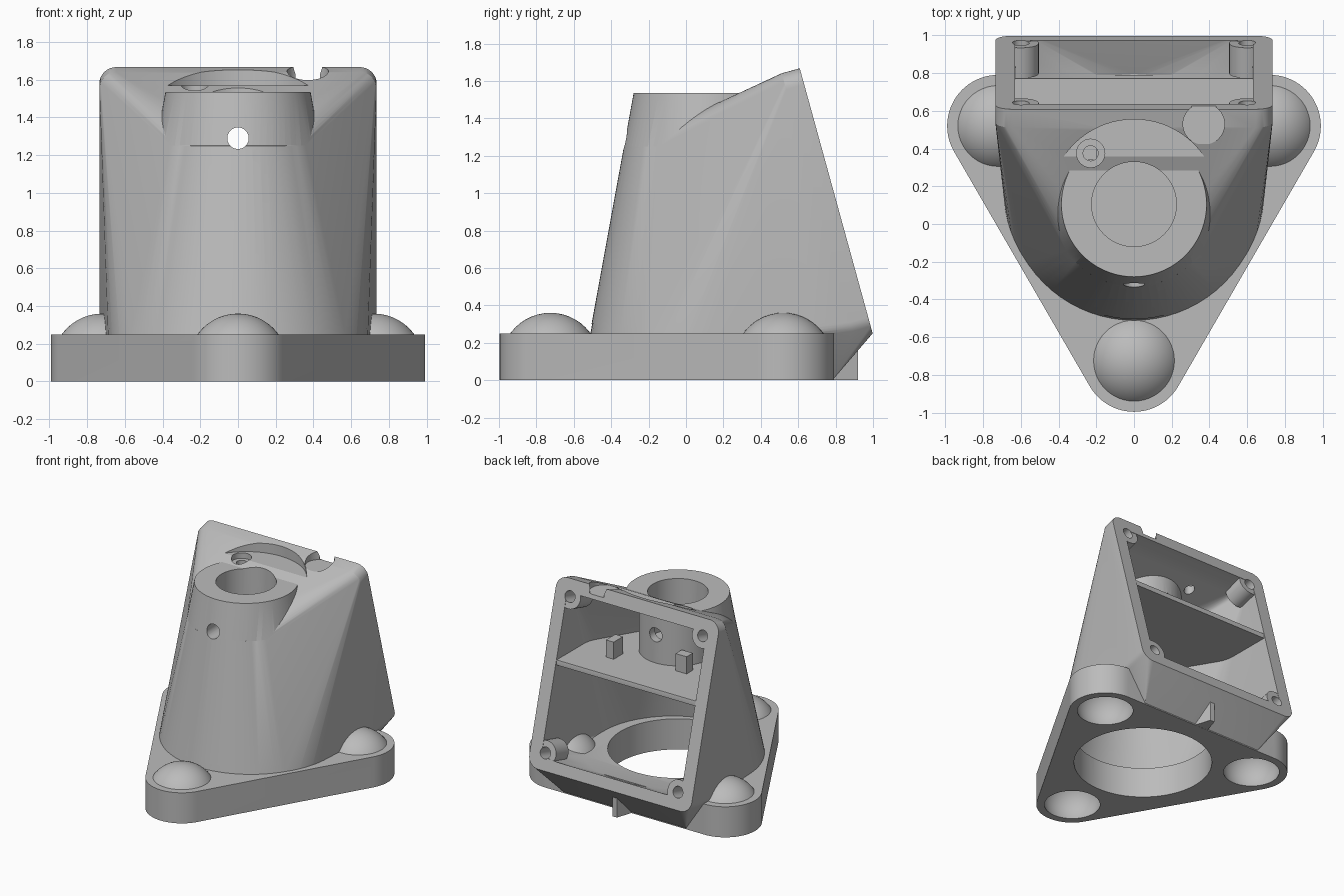
import bpy, bmesh, math
from mathutils import Vector, Matrix

old = bpy.data.objects.get("Cube")
if old:
    bpy.data.objects.remove(old, do_unlink=True)

grey = bpy.data.materials.new("light grey")
grey.use_nodes = True
colour = (0.5, 0.5, 0.5, 1)
grey.diffuse_color = colour
grey.node_tree.nodes["Principled BSDF"].inputs["Base Color"].default_value = colour

# Axis of the collar, tilted frame origin and directions
AXIS_Y = 0.105
ORIGIN = Vector((0, 0.998, 0.25))
UP = Vector((0, -0.265, 0.964)).normalized()
OUT = Vector((0, 0.964, 0.265)).normalized()
SIDE = 1.47


def frame_point(x, v, depth):
    return ORIGIN + Vector((x, 0, 0)) + UP * v - OUT * depth


def ring(x, y, z, r, n=72):
    return [Vector((x + r * math.cos(2 * math.pi * i / n),
                    y + r * math.sin(2 * math.pi * i / n), z)) for i in range(n)]


def frame_ring(half, corner, depth):
    pts = []
    for sx in (-1, 1):
        for sv in (-1, 1):
            for p in ring(sx * (half - corner), sv * (half - corner), 0, corner, 32):
                pts.append(frame_point(p.x, SIDE / 2 + p.y, depth))
    return pts


def make(name, bm):
    bmesh.ops.recalc_face_normals(bm, faces=bm.faces)
    mesh = bpy.data.meshes.new(name)
    bm.to_mesh(mesh)
    bm.free()
    mesh.materials.append(grey)
    ob = bpy.data.objects.new(name, mesh)
    bpy.context.collection.objects.link(ob)
    return ob


def hull(name, pts):
    bm = bmesh.new()
    for p in pts:
        bm.verts.new(p)
    bmesh.ops.convex_hull(bm, input=bm.verts)
    bmesh.ops.delete(bm, geom=[v for v in bm.verts if not v.link_faces], context='VERTS')
    bmesh.ops.dissolve_limit(bm, angle_limit=0.002, verts=bm.verts, edges=bm.edges)
    return make(name, bm)


def rod(name, a, b, r, n=48, r2=None):
    a, b = Vector(a), Vector(b)
    bm = bmesh.new()
    turn = (b - a).to_track_quat('Z', 'Y').to_matrix().to_4x4()
    bmesh.ops.create_cone(bm, cap_ends=True, segments=n, radius1=r,
                          radius2=r if r2 is None else r2, depth=(b - a).length,
                          matrix=Matrix.Translation((a + b) / 2) @ turn)
    return make(name, bm)


def ball(name, centre, r):
    bm = bmesh.new()
    bmesh.ops.create_uvsphere(bm, u_segments=48, v_segments=24, radius=r,
                              matrix=Matrix.Translation(centre))
    return make(name, bm)


def box(name, lo, hi):
    return hull(name, [Vector((x, y, z)) for x in (lo[0], hi[0])
                       for y in (lo[1], hi[1]) for z in (lo[2], hi[2])])


def combine(target, tool, mode):
    mod = target.modifiers.new("join", 'BOOLEAN')
    mod.operation, mod.solver, mod.object = mode, 'EXACT', tool
    bpy.context.view_layer.objects.active = target
    bpy.ops.object.modifier_apply(modifier=mod.name)
    bpy.data.objects.remove(tool, do_unlink=True)


def add(tool):
    combine(housing, tool, 'UNION')


def cut(tool):
    combine(housing, tool, 'DIFFERENCE')


def shell(name, t, rim, floor):
    pts = ring(0, 0.17, floor, 0.69 - t) + ring(0, AXIS_Y, 1.25 - t * 0.6, 0.437 - t)
    return pts + rim


# Outer skin: round foot and shoulder stretched to the tilted square frame
half = SIDE / 2
rim = frame_ring(half, 0.09, 0) + frame_ring(half, 0.09, 0.1)
heel = [Vector((s * 0.55, 0.785, 0.002)) for s in (-1, 1)]
housing = hull("housing", shell("skin", 0, rim, 0.2) + heel)
add(rod("collar", (0, AXIS_Y, 0.3), (0, AXIS_Y, 1.535), 0.61, 72, 0.385))

# Hollow inside, open at the frame
opening = frame_ring(0.63, 0.03, -0.05) + frame_ring(0.63, 0.03, 0.08)
cut(hull("cavity", shell("cavity", 0.065, opening, 0.24)))

# Triangular foot plate with rounded corners and domes
corners = [(0, -0.725), (0.72, 0.52), (-0.72, 0.52)]
add(hull("foot_plate", [p for x, y in corners for z in (0, 0.25)
                        for p in ring(x, y, z, 0.271)]))
for x, y in corners:
    add(ball("dome", (x, y, 0.095), 0.265))
    cut(box("dome_trim", (x - 0.3, y - 0.3, -0.4), (x + 0.3, y + 0.3, 0)))
    cut(ball("socket", (x, y, 0.08), 0.225))
cut(rod("foot_opening", (0, AXIS_Y, -0.1), (0, AXIS_Y, 0.32), 0.52, 72))

# Small fin under the heel
add(hull("heel_fin", [Vector((s * w, y, z)) for s in (-1, 1)
                      for w, y in ((0.07, 0.76), (0.02, 0.92)) for z in (0.001, 0.18)]))

# Shelf, clipped to the middle of the wall
shelf = box("shelf", (-1, -1, 1.02), (1, 0.775, 1.06))
inside = frame_ring(0.69, 0.05, 0.003) + frame_ring(0.69, 0.05, 0.1)
combine(shelf, hull("shelf_limit", shell("limit", 0.03, inside, 0.22)), 'INTERSECT')
add(shelf)

# Posts standing on the shelf and the pocket tube
add(rod("pocket_tube", (0, AXIS_Y, 1.04), (0, AXIS_Y, 1.5), 0.29))
add(box("left_post", (0.29, 0.4, 1.04), (0.36, 0.52, 1.2)))
add(box("right_post", (-0.3, 0.34, 1.04), (-0.2, 0.42, 1.2)))

# Screw bosses and holes in the frame corners
for sx in (-0.6, 0.6):
    for v in (0.135, SIDE - 0.135):
        add(rod("boss", frame_point(sx, v, 0.003), frame_point(sx, v, 0.17), 0.095, 32))
        cut(rod("screw_hole", frame_point(sx, v, -0.1), frame_point(sx, v, 0.15), 0.045, 24))

# Collar pocket, clearance above it and the cross hole
cut(rod("pocket", (0, AXIS_Y, 1.12), (0, AXIS_Y, 1.8), 0.225))
cut(rod("clearance", (0, AXIS_Y, 1.57), (0, AXIS_Y, 1.9), 0.45, 72))
cut(rod("cross_hole", (0, -0.8, 1.29), (0, 0.6, 1.29), 0.057, 32))

# Cable notch and screw recess in the sloping roof
cut(rod("notch_round", (0.37, 0.53, 1.6), (0.37, 0.53, 1.9), 0.11))
cut(box("notch_slot", (0.305, 0.53, 1.603), (0.435, 0.8, 1.9)))
cut(rod("recess", (-0.23, 0.375, 1.525), (-0.23, 0.375, 1.9), 0.075, 32))
cut(rod("recess_hole", (-0.23, 0.375, 1.3), (-0.23, 0.375, 1.6), 0.04, 24))

# Smooth curved walls, crisp edges
bpy.ops.object.select_all(action='DESELECT')
housing.select_set(True)
bpy.context.view_layer.objects.active = housing
bpy.ops.object.shade_smooth_by_angle(angle=math.radians(22))
